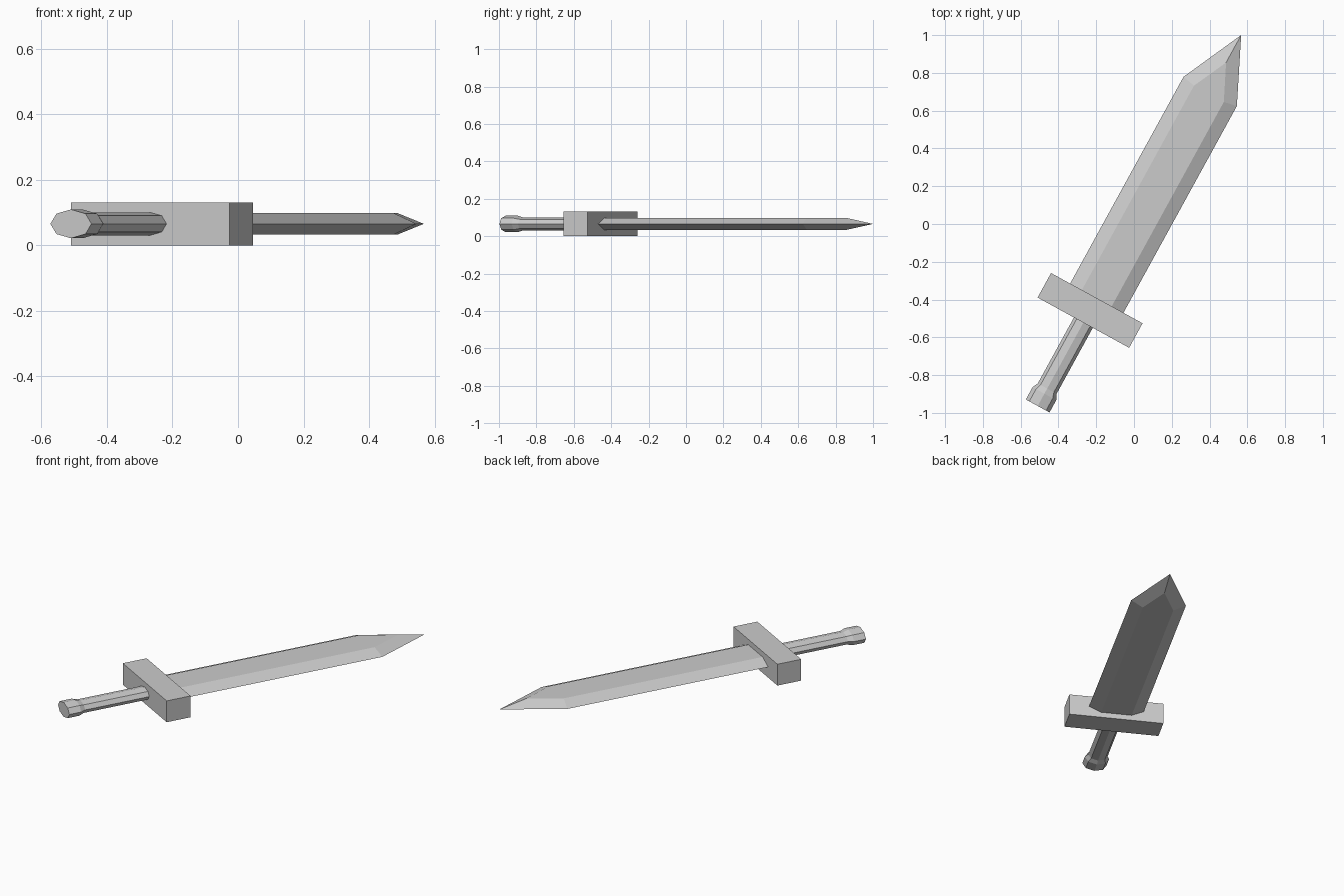
import bpy, bmesh, math
from mathutils import Matrix

cube = bpy.data.objects.get("Cube")
if cube:
    bpy.data.objects.remove(cube, do_unlink=True)

# One plain grey for the whole sword
grey = bpy.data.materials.new("light grey")
grey.use_nodes = True
colour = (0.6, 0.6, 0.6, 1)
grey.diffuse_color = colour
grey.node_tree.nodes["Principled BSDF"].inputs["Base Color"].default_value = colour

# Sword frame: origin at the guard centre, local y runs to the tip
PLACE = Matrix.Translation((-0.2325, -0.4575, 0.0655)) @ Matrix.Rotation(math.radians(-28.75), 4, 'Z')


def loft(name, loops):
    """Skin matching closed loops of points and cap both ends."""
    bm = bmesh.new()
    rings = [[bm.verts.new(p) for p in loop] for loop in loops]
    n = len(rings[0])
    for a, b in zip(rings, rings[1:]):
        for i in range(n):
            j = (i + 1) % n
            bm.faces.new((a[i], a[j], b[j], b[i]))
    bm.faces.new(rings[0])
    bm.faces.new(rings[-1])
    bmesh.ops.recalc_face_normals(bm, faces=bm.faces)
    mesh = bpy.data.meshes.new(name)
    bm.to_mesh(mesh)
    bm.free()
    mesh.materials.append(grey)
    obj = bpy.data.objects.new(name, mesh)
    obj.matrix_world = PLACE
    bpy.context.collection.objects.link(obj)
    return obj


def blade_outline(half_width, shoulder, tip, z):
    return [(-half_width, 0.05, z), (half_width, 0.05, z), (half_width, shoulder, z),
            (0, tip, z), (-half_width, shoulder, z)]


def oval(y, half_width, half_height):
    """Eight-sided cross-section of the grip."""
    return [(half_width * math.cos(k * math.pi / 4), y, half_height * math.sin(k * math.pi / 4))
            for k in range(8)]


# Blade: flat faces with bevels down to a sharp mid-height edge
flat = (0.09, 1.308, 1.497)
edge = (0.161, 1.322, 1.663)
loft("blade", [blade_outline(*flat, -0.0325), blade_outline(*edge, 0), blade_outline(*flat, 0.0325)])

# Guard: plain block across the blade
x, y, z = 0.2765, 0.074, 0.0655
loft("guard", [[(-x, -y, h), (x, -y, h), (x, y, h), (-x, y, h)] for h in (-z, z)])

# Grip with a flared pommel
loft("grip_and_pommel", [oval(-0.577, 0.0715, 0.044), oval(-0.503, 0.0715, 0.044),
                         oval(-0.472, 0.057, 0.035), oval(-0.05, 0.057, 0.035)])
